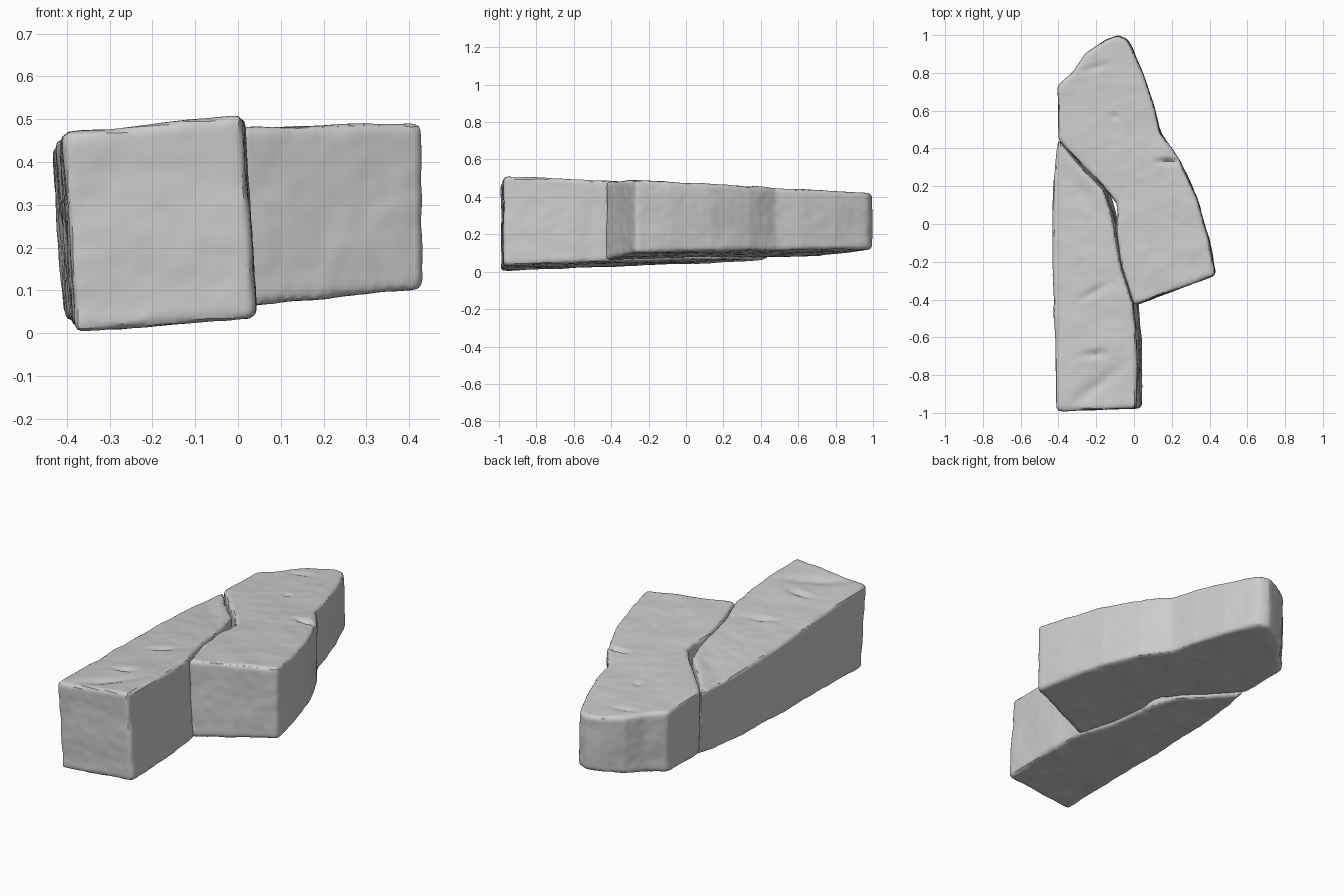
import bpy, bmesh, math
from mathutils import Vector, noise

if "Cube" in bpy.data.objects:
    bpy.data.objects.remove(bpy.data.objects["Cube"])


def make_stone(name, outline, top, bottom, lean, dents):
    """Prism between two tilted planes, softened edges, worn surface."""
    bm = bmesh.new()
    low = [bm.verts.new((x + lean, y, bottom(x, y))) for x, y in outline]
    high = [bm.verts.new((x, y, top(x, y))) for x, y in outline]
    n = len(outline)
    bm.faces.new(high)
    bm.faces.new(low[::-1])
    for i in range(n):
        j = (i + 1) % n
        bm.faces.new((low[i], low[j], high[j], high[i]))
    bmesh.ops.recalc_face_normals(bm, faces=bm.faces[:])
    mesh = bpy.data.meshes.new(name)
    bm.to_mesh(mesh)
    bm.free()
    obj = bpy.data.objects.new(name, mesh)
    bpy.context.collection.objects.link(obj)

    # rounded edges, then an even skin for the wear
    bevel = obj.modifiers.new("edge_wear", "BEVEL")
    bevel.width = 0.016
    bevel.segments = 2
    bevel.limit_method = "ANGLE"
    bevel.angle_limit = math.radians(35)
    skin = obj.modifiers.new("skin", "REMESH")
    skin.mode = "VOXEL"
    skin.voxel_size = 0.012
    deps = bpy.context.evaluated_depsgraph_get()
    worn = bpy.data.meshes.new_from_object(obj.evaluated_get(deps))
    obj.modifiers.clear()
    obj.data = worn
    worn.name = name

    # fine unevenness on every side, and shallow gouges on the top
    normals = [v.normal.copy() for v in worn.vertices]
    for v, nrm in zip(worn.vertices, normals):
        p = v.co.copy()
        bump = 0.005 * noise.noise(p * 7) + 0.002 * noise.noise(p * 22)
        v.co += nrm * bump
        if p.z > 0.35 and nrm.z > 0.4:
            for x, y, angle, length, width, depth in dents:
                dx, dy = p.x - x, p.y - y
                a = math.radians(angle)
                u = dx * math.cos(a) + dy * math.sin(a)
                w = dy * math.cos(a) - dx * math.sin(a)
                v.co.z -= depth * math.exp(-(u / length) ** 2 - (w / width) ** 2)
    bpy.ops.object.select_all(action="DESELECT")
    obj.select_set(True)
    bpy.context.view_layer.objects.active = obj
    bpy.ops.object.shade_smooth_by_angle(angle=math.radians(35))
    return obj


# Long stone with a pointed back end
make_stone(
    "long_stone",
    [(-0.41, -0.99), (0.01, -0.975), (0.015, -0.75), (0.01, -0.58), (-0.005, -0.43),
     (-0.07, -0.23), (-0.105, -0.03), (-0.125, 0.07), (-0.165, 0.18), (-0.28, 0.30),
     (-0.405, 0.45), (-0.43, 0.2), (-0.435, -0.2), (-0.42, -0.6)],
    lambda x, y: 0.47 + 0.1 * (x + 0.4) - 0.035 * (y + 1),
    lambda x, y: 0.003 + 0.075 * (x + 0.4) + 0.04 * (y + 0.99),
    0.03,
    [(-0.2, -0.86, 38, 0.16, 0.035, 0.014), (-0.21, -0.69, 8, 0.06, 0.02, 0.014),
     (-0.21, -0.36, 30, 0.07, 0.02, 0.012), (-0.3, 0.2, -50, 0.16, 0.05, 0.012)])

# Broad stone leaning against it, tapering to the back
make_stone(
    "broad_stone",
    [(0.0, -0.43), (0.43, -0.27), (0.395, -0.08), (0.33, 0.14), (0.24, 0.34),
     (0.14, 0.48), (0.105, 0.62), (0.05, 0.79), (-0.035, 0.975), (-0.085, 1.0),
     (-0.16, 0.97), (-0.26, 0.90), (-0.32, 0.81), (-0.405, 0.73), (-0.40, 0.445),
     (-0.275, 0.31), (-0.155, 0.19), (-0.095, 0.11), (-0.085, 0.04),
     (-0.098, -0.03), (-0.065, -0.23)],
    lambda x, y: 0.465 - 0.043 * y + 0.035 * x,
    lambda x, y: 0.082 + 0.075 * x + 0.045 * y,
    0.005,
    [(0.18, 0.33, 0, 0.05, 0.015, 0.022), (-0.1, 0.57, -30, 0.02, 0.015, 0.012),
     (-0.2, 0.83, 15, 0.06, 0.015, 0.008)])
